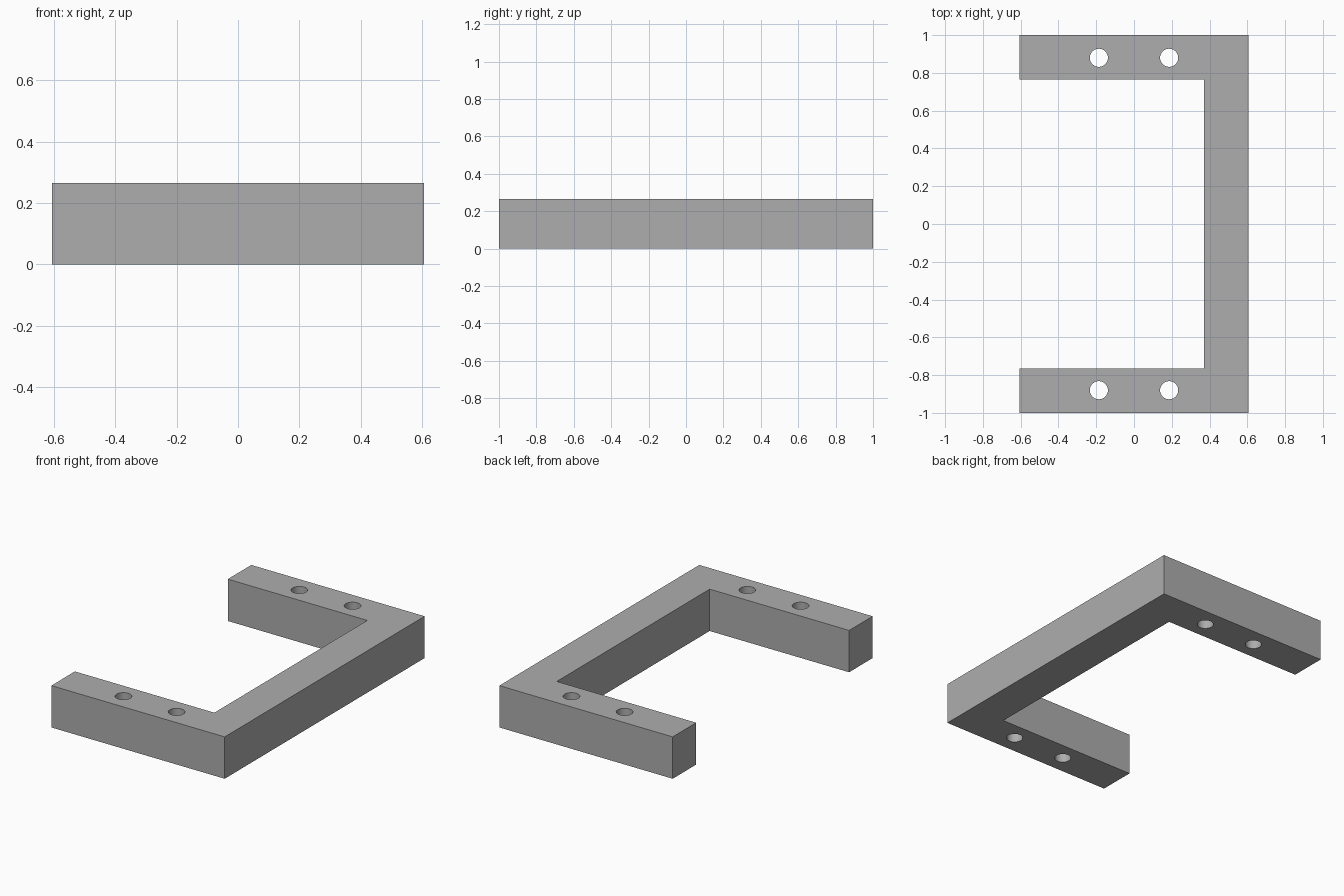
import bpy
import bmesh
from math import radians

if "Cube" in bpy.data.objects:
    bpy.data.objects.remove(bpy.data.objects["Cube"], do_unlink=True)

HALF_X, HALF_Y, HEIGHT = 0.607, 1.0, 0.265
INNER_X, INNER_Y = 0.37, 0.765
HOLE_X, HOLE_Y, HOLE_R = 0.186, 0.88, 0.048

# Single grey material
grey = bpy.data.materials.new("plain grey")
grey.use_nodes = True
color = (0.42, 0.42, 0.42, 1)
grey.diffuse_color = color
grey.node_tree.nodes["Principled BSDF"].inputs["Base Color"].default_value = color

# U-shaped bracket: extruded outline
outline = [(-HALF_X, -HALF_Y), (HALF_X, -HALF_Y), (HALF_X, HALF_Y), (-HALF_X, HALF_Y),
           (-HALF_X, INNER_Y), (INNER_X, INNER_Y), (INNER_X, -INNER_Y), (-HALF_X, -INNER_Y)]
bm = bmesh.new()
base = bm.faces.new([bm.verts.new((x, y, 0)) for x, y in outline])
top = bmesh.ops.extrude_face_region(bm, geom=[base])
bmesh.ops.translate(bm, vec=(0, 0, HEIGHT),
                    verts=[v for v in top["geom"] if isinstance(v, bmesh.types.BMVert)])
bmesh.ops.recalc_face_normals(bm, faces=bm.faces)
mesh = bpy.data.meshes.new("bracket")
bm.to_mesh(mesh)
bm.free()
mesh.materials.append(grey)
bracket = bpy.data.objects.new("bracket", mesh)
bpy.context.collection.objects.link(bracket)

# Two through holes in each arm
cutters = []
for sx in (-1, 1):
    for sy in (-1, 1):
        bpy.ops.mesh.primitive_cylinder_add(vertices=48, radius=HOLE_R, depth=HEIGHT * 2,
                                            location=(sx * HOLE_X, sy * HOLE_Y, HEIGHT / 2))
        cutter = bpy.context.object
        cutter.name = "hole_cutter"
        cutter.hide_render = True
        cutter.data.materials.append(grey)
        cutters.append(cutter)
        cut = bracket.modifiers.new("hole", "BOOLEAN")
        cut.operation = "DIFFERENCE"
        cut.solver = "EXACT"
        cut.object = cutter

# Bake the holes, then drop the cutters
bpy.ops.object.select_all(action="DESELECT")
bracket.select_set(True)
bpy.context.view_layer.objects.active = bracket
for name in [m.name for m in bracket.modifiers]:
    bpy.ops.object.modifier_apply(modifier=name)
for cutter in cutters:
    bpy.data.objects.remove(cutter, do_unlink=True)
bpy.ops.object.shade_smooth_by_angle(angle=radians(30))
